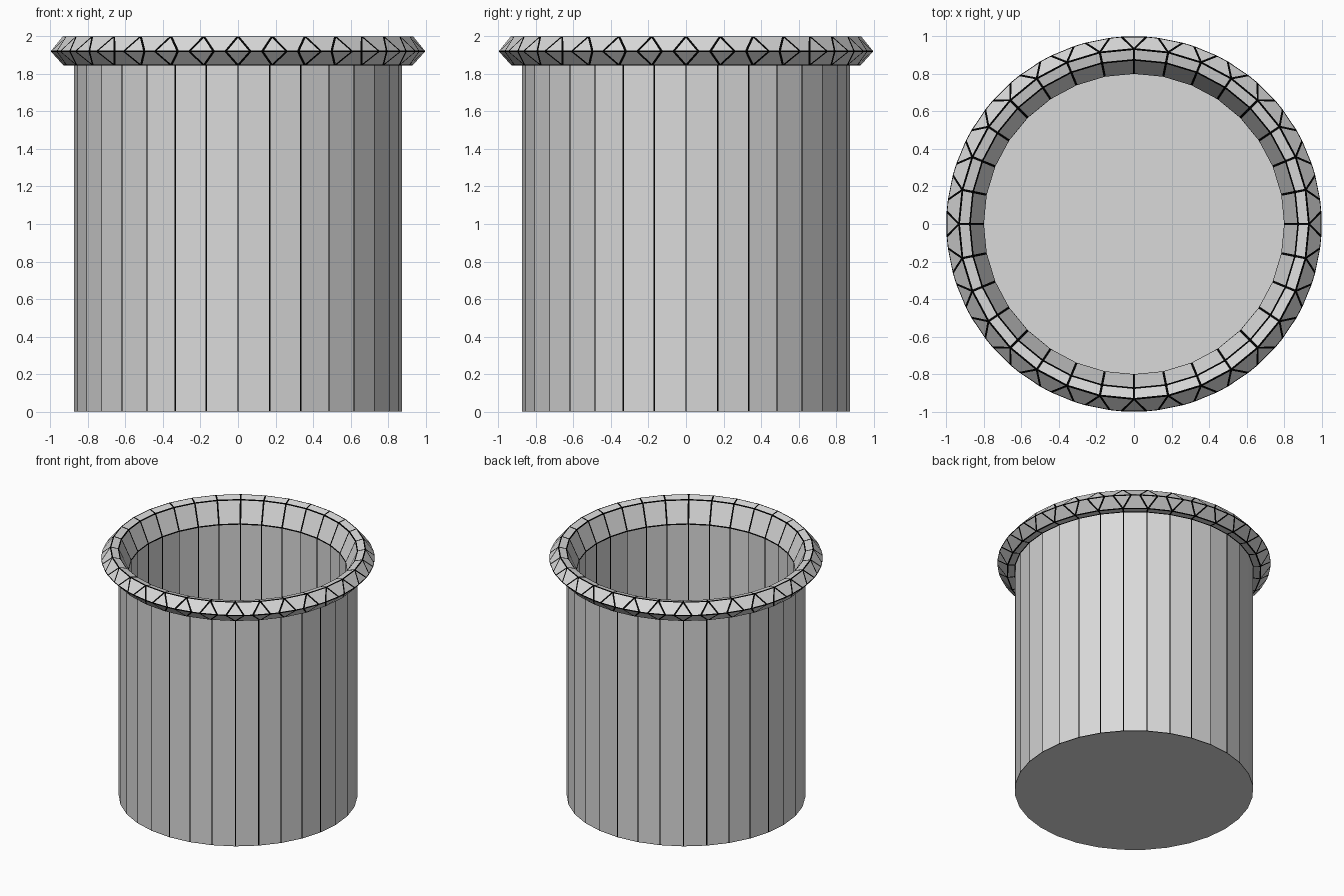
import bpy, bmesh, math

if "Cube" in bpy.data.objects:
    bpy.data.objects.remove(bpy.data.objects["Cube"])

N = 32
STEP = 2 * math.pi / N
SPLIT = 0.34   # half base of each rim triangle, in steps


def material(name, value):
    m = bpy.data.materials.new(name)
    m.diffuse_color = (value, value, value, 1)
    m.use_nodes = True
    m.node_tree.nodes["Principled BSDF"].inputs["Base Color"].default_value = m.diffuse_color
    return m


bm = bmesh.new()


def ring(r, z, shift=0.0):
    return [bm.verts.new((r * math.cos((i + shift) * STEP),
                          r * math.sin((i + shift) * STEP), z)) for i in range(N)]


def bridge(a, b):
    for i in range(N):
        j = (i + 1) % N
        bm.faces.new((a[i], a[j], b[j], b[i]))


def facet(a, left, right):
    # one triangle per vertex of ring a, with a quad between neighbours
    for i in range(N):
        j = (i + 1) % N
        bm.faces.new((a[i], left[i], right[i]))
        bm.faces.new((a[i], a[j], left[j], right[i]))


# rings from the underside, over the rim, down to the floor
base, wall_top, rim_low = ring(0.873, 0.0), ring(0.873, 1.85), ring(0.93, 1.845)
mid_l, mid_r = ring(1.0, 1.92, -SPLIT), ring(1.0, 1.92, SPLIT)
rim_top, lip, throat = ring(0.933, 2.0), ring(0.873, 1.985), ring(0.80, 1.82)
inner_base = ring(0.80, 0.07)

# walls and faceted rim
bridge(base, wall_top)
bridge(wall_top, rim_low)
facet(rim_low, mid_l, mid_r)
facet(rim_top, mid_l, mid_r)
bridge(rim_top, lip)
bridge(lip, throat)
bridge(throat, inner_base)
panels = bm.faces[:]

# underside and inner floor
bm.faces.new(base)
bm.faces.new(inner_base)
bmesh.ops.recalc_face_normals(bm, faces=bm.faces)

# black seams: a thin flat frame inset into every panel
rim = [f for f in panels if f.calc_center_median().z > 1.83]
wall = [f for f in panels if f.calc_center_median().z <= 1.83]
for faces, width in ((rim, 0.006), (wall, 0.004)):
    frame = bmesh.ops.inset_individual(bm, faces=faces, thickness=width,
                                       use_even_offset=True)
    for f in frame["faces"]:
        f.material_index = 1

mesh = bpy.data.meshes.new("rimmed_cup")
bm.to_mesh(mesh)
bm.free()
mesh.materials.append(material("light grey", 0.7))
mesh.materials.append(material("black seam", 0.0))
cup = bpy.data.objects.new("rimmed_cup", mesh)
bpy.context.collection.objects.link(cup)
